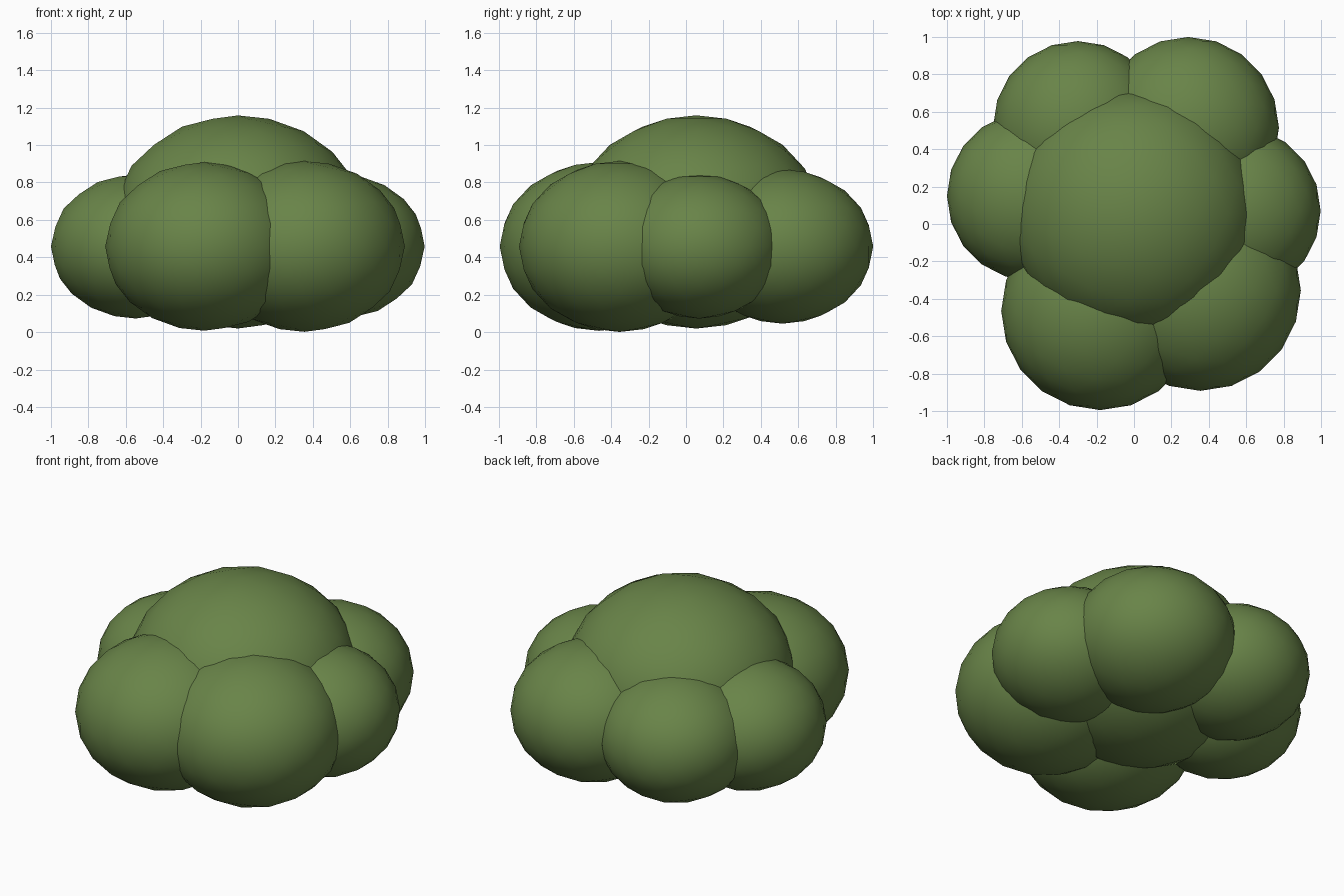
import bpy

if "Cube" in bpy.data.objects:
    bpy.data.objects.remove(bpy.data.objects["Cube"])

leaf = bpy.data.materials.new("leaf green")
leaf.diffuse_color = (0.14, 0.23, 0.065, 1)
leaf.use_nodes = True
leaf.node_tree.nodes["Principled BSDF"].inputs["Base Color"].default_value = leaf.diffuse_color


def clump(name, x, y, z, r):
    # flattened smooth icosphere
    bpy.ops.mesh.primitive_ico_sphere_add(subdivisions=3, radius=1, location=(x, y, z))
    ob = bpy.context.object
    ob.name = name
    ob.scale = (r, r, r * 0.85)
    bpy.ops.object.transform_apply(location=False, rotation=False, scale=True)
    bpy.ops.object.shade_smooth()
    ob.data.materials.append(leaf)


# large middle clump
clump("bush_centre", 0.0, 0.055, 0.589, 0.67)

# ring of smaller clumps
for i, (x, y, r) in enumerate([
    (0.545, 0.07, 0.453),
    (0.29, 0.515, 0.485),
    (-0.30, 0.525, 0.453),
    (-0.547, 0.15, 0.453),
    (-0.18, -0.465, 0.53),
    (0.355, -0.355, 0.537),
]):
    clump(f"bush_clump_{i + 1}", x, y, 0.458, r)
